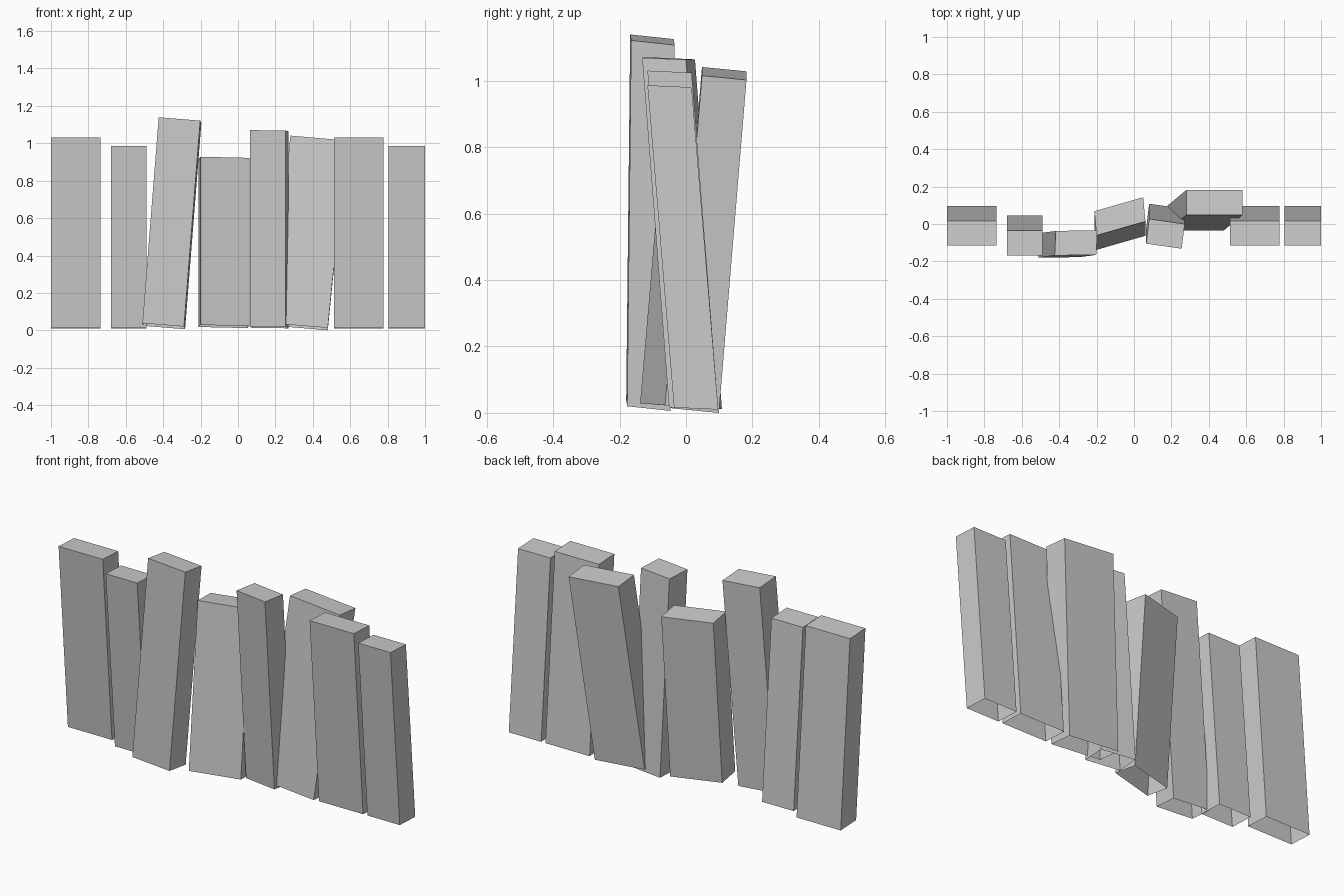
import bpy
from mathutils import Vector

if "Cube" in bpy.data.objects:
    bpy.data.objects.remove(bpy.data.objects["Cube"])


def plank(name, corner, width, depth, rise):
    """Leaning board, open underneath: front-left bottom corner plus three edge vectors."""
    c, w, d, h = (Vector(v) for v in (corner, width, depth, rise))
    base = [c, c + w, c + w + d, c + d]
    verts = base + [p + h for p in base]
    sides = [(i, (i + 1) % 4, (i + 1) % 4 + 4, i + 4) for i in range(4)]
    mesh = bpy.data.meshes.new(name)
    mesh.from_pydata(verts, [], sides + [(4, 5, 6, 7)])
    obj = bpy.data.objects.new(name, mesh)
    bpy.context.collection.objects.link(obj)


# Boards that only lean forward: name, left x, front y, width, height
for name, x, y, w, h in [
    ("far_left_plank", -1.0, -0.036, 0.266, 1.014),
    ("left_plank", -0.68, -0.088, 0.19, 0.97),
    ("right_plank", 0.513, -0.036, 0.266, 1.014),
    ("far_right_plank", 0.805, -0.036, 0.195, 0.97),
]:
    plank(name, (x, y, 0.016), (w, 0, 0), (0, 0.133, -0.006), (0, -0.08, h))

# Crooked boards in the middle
plank("tall_tilted_plank", (-0.511, -0.18, 0.038), (0.222, 0.003, -0.018),
      (0.006, 0.131, -0.014), (0.087, 0.012, 1.101))
plank("short_turned_plank", (-0.2, -0.138, 0.029), (0.261, 0.075, -0.006),
      (-0.012, 0.129, -0.011), (0, 0.077, 0.899))
plank("narrow_turned_plank", (0.065, -0.024, 0.018), (0.19, -0.027, -0.001),
      (0.016, 0.132, -0.006), (0, -0.081, 1.052))
plank("leaning_back_plank", (0.18, -0.035, 0.039), (0.3, 0, -0.026),
      (0, 0.134, -0.013), (0.1, 0.083, 1.002))
